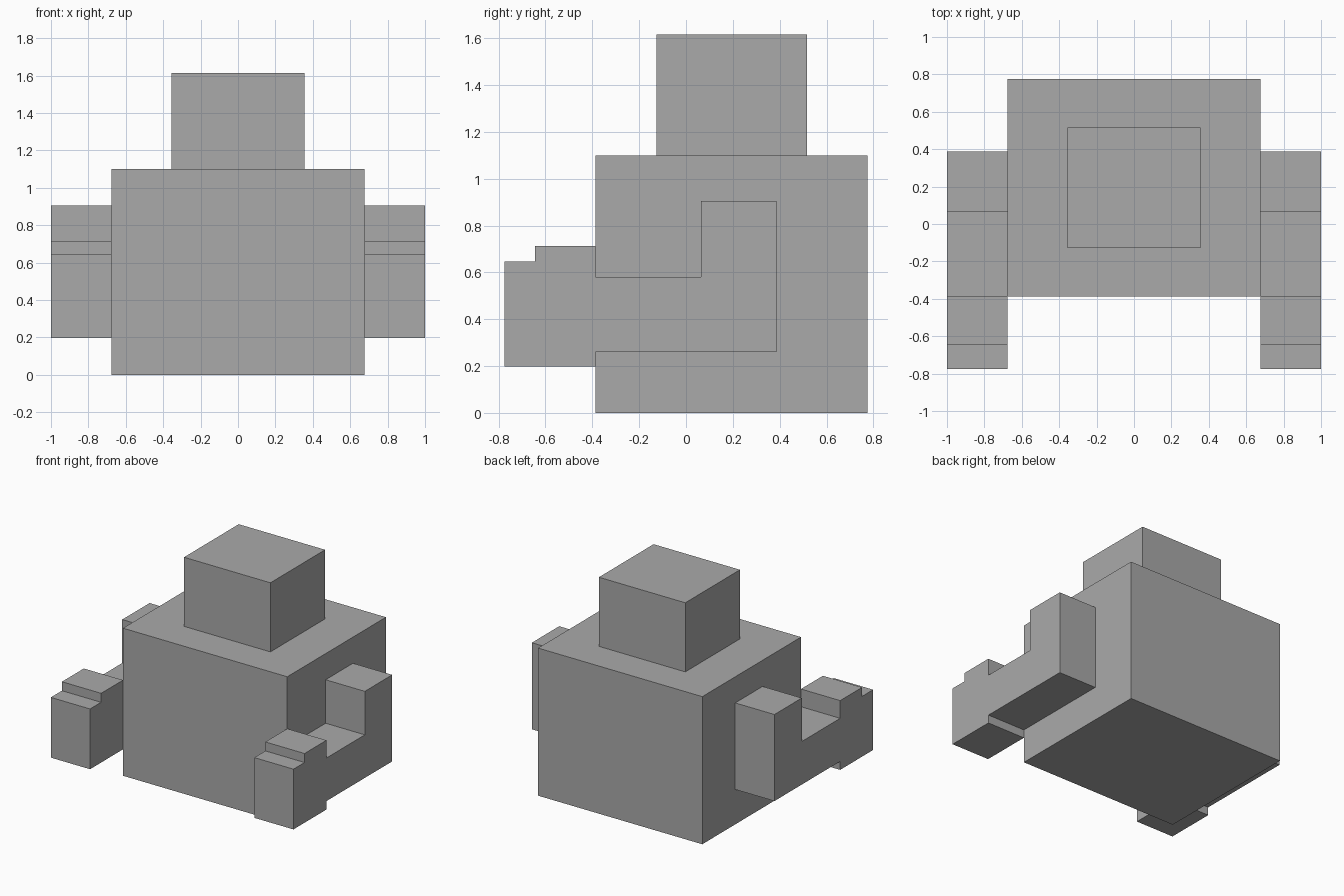
import bpy
import bmesh

cube = bpy.data.objects.get("Cube")
if cube:
    bpy.data.objects.remove(cube, do_unlink=True)

grey = bpy.data.materials.new("plain grey")
grey.use_nodes = True
colour = (0.4, 0.4, 0.4, 1)
grey.diffuse_color = colour
grey.node_tree.nodes["Principled BSDF"].inputs["Base Color"].default_value = colour


def extrude_profile(name, profile, x0, x1):
    """Extrude a closed (y, z) outline along x."""
    bm = bmesh.new()
    face = bm.faces.new([bm.verts.new((x0, y, z)) for y, z in profile])
    ext = bmesh.ops.extrude_face_region(bm, geom=[face])
    moved = [v for v in ext["geom"] if isinstance(v, bmesh.types.BMVert)]
    bmesh.ops.translate(bm, verts=moved, vec=(x1 - x0, 0, 0))
    bmesh.ops.recalc_face_normals(bm, faces=bm.faces)
    mesh = bpy.data.meshes.new(name)
    bm.to_mesh(mesh)
    bm.free()
    mesh.materials.append(grey)
    obj = bpy.data.objects.new(name, mesh)
    bpy.context.collection.objects.link(obj)
    return obj


def block(name, half_width, y0, y1, z0, z1):
    outline = [(y0, z0), (y1, z0), (y1, z1), (y0, z1)]
    return extrude_profile(name, outline, -half_width, half_width)


# Body and head
block("body", 0.677, -0.387, 0.775, 0, 1.1)
block("head", 0.356, -0.127, 0.517, 1.1, 1.615)

# Bent arms: stepped hand, forearm and raised upper arm in one outline
arm = [(-0.775, 0.197), (-0.387, 0.197), (-0.387, 0.26), (0.387, 0.26),
       (0.387, 0.905), (0.065, 0.905), (0.065, 0.581), (-0.387, 0.581),
       (-0.387, 0.713), (-0.645, 0.713), (-0.645, 0.646), (-0.775, 0.646)]
for side, sign in (("left", 1), ("right", -1)):
    extrude_profile(side + "_arm", arm, sign * 0.677, sign)
